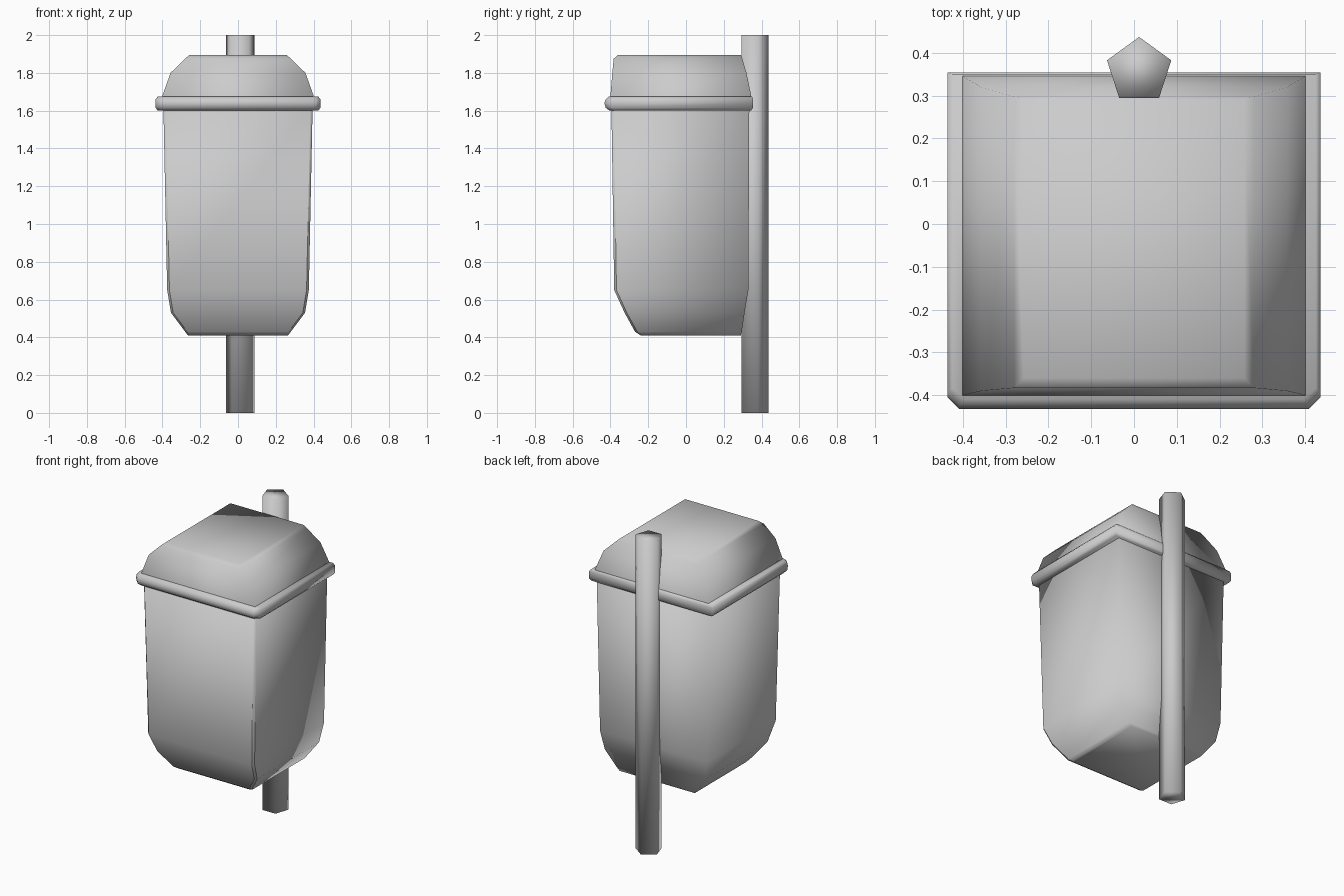
import bpy, bmesh, math

cube = bpy.data.objects.get("Cube")
if cube:
    bpy.data.objects.remove(cube, do_unlink=True)

# Single painted-metal colour
grey = bpy.data.materials.new("light_grey_metal")
grey.use_nodes = True
colour = (0.6, 0.6, 0.6, 1)
grey.diffuse_color = colour
grey.node_tree.nodes["Principled BSDF"].inputs["Base Color"].default_value = colour


def finish(name, bm, sharp_test=None):
    """Turn a bmesh into a smooth-shaded object, optionally with sharp edges."""
    bmesh.ops.recalc_face_normals(bm, faces=bm.faces)
    for face in bm.faces:
        face.smooth = True
    if sharp_test:
        for edge in bm.edges:
            edge.smooth = not sharp_test(*[v.co for v in edge.verts])
    mesh = bpy.data.meshes.new(name)
    bm.to_mesh(mesh)
    bm.free()
    mesh.materials.append(grey)
    obj = bpy.data.objects.new(name, mesh)
    bpy.context.collection.objects.link(obj)
    return obj


def loft(name, sections, chamfer=0.0, sharp_test=None):
    """Skin rectangles given as (z, half width, front y, back y)."""
    bm = bmesh.new()
    rings = []
    for z, w, front, back in sections:
        if chamfer:
            outline = [(-w, front + chamfer), (-w + chamfer, front),
                       (w - chamfer, front), (w, front + chamfer)]
        else:
            outline = [(-w, front), (w, front)]
        outline += [(w, back), (-w, back)]
        rings.append([bm.verts.new((x, y, z)) for x, y in outline])
    for low, high in zip(rings, rings[1:]):
        for i in range(len(low)):
            j = (i + 1) % len(low)
            bm.faces.new((low[i], low[j], high[j], high[i]))
    bm.faces.new(rings[0][::-1])
    bm.faces.new(rings[-1])
    return finish(name, bm, sharp_test)


def front_upright(a, b):
    return abs(a.z - b.z) > 0.01 and max(a.y, b.y) < 0


# Tapered container with a narrowed, rounded-off base
loft("bin_body", [
    (0.41, 0.265, -0.24, 0.29),
    (0.43, 0.28, -0.27, 0.295),
    (0.53, 0.355, -0.325, 0.31),
    (0.65, 0.375, -0.38, 0.33),
    (1.62, 0.395, -0.395, 0.335),
], chamfer=0.012, sharp_test=front_upright)

# Overhanging rim beneath the lid
loft("lid_rim", [
    (1.60, 0.425, -0.405, 0.345),
    (1.615, 0.436, -0.425, 0.354),
    (1.64, 0.436, -0.432, 0.354),
    (1.66, 0.436, -0.425, 0.354),
    (1.675, 0.425, -0.41, 0.35),
], chamfer=0.028)

# Domed lid
loft("lid", [
    (1.63, 0.405, -0.402, 0.349),
    (1.68, 0.40, -0.40, 0.345),
    (1.80, 0.357, -0.39, 0.32),
    (1.875, 0.28, -0.383, 0.298),
    (1.895, 0.258, -0.36, 0.292),
])

# Five-sided pole behind the bin
bm = bmesh.new()
bmesh.ops.create_cone(bm, cap_ends=True, segments=5, radius1=0.079,
                      radius2=0.079, depth=2)
turn = math.pi / 2 - math.atan2(bm.verts[:][0].co.y, bm.verts[:][0].co.x)
for v in bm.verts:
    x, y = v.co.x, v.co.y
    v.co.x = x * math.cos(turn) - y * math.sin(turn) + 0.012
    v.co.y = x * math.sin(turn) + y * math.cos(turn) + 0.358
    v.co.z += 1
finish("pole", bm)
